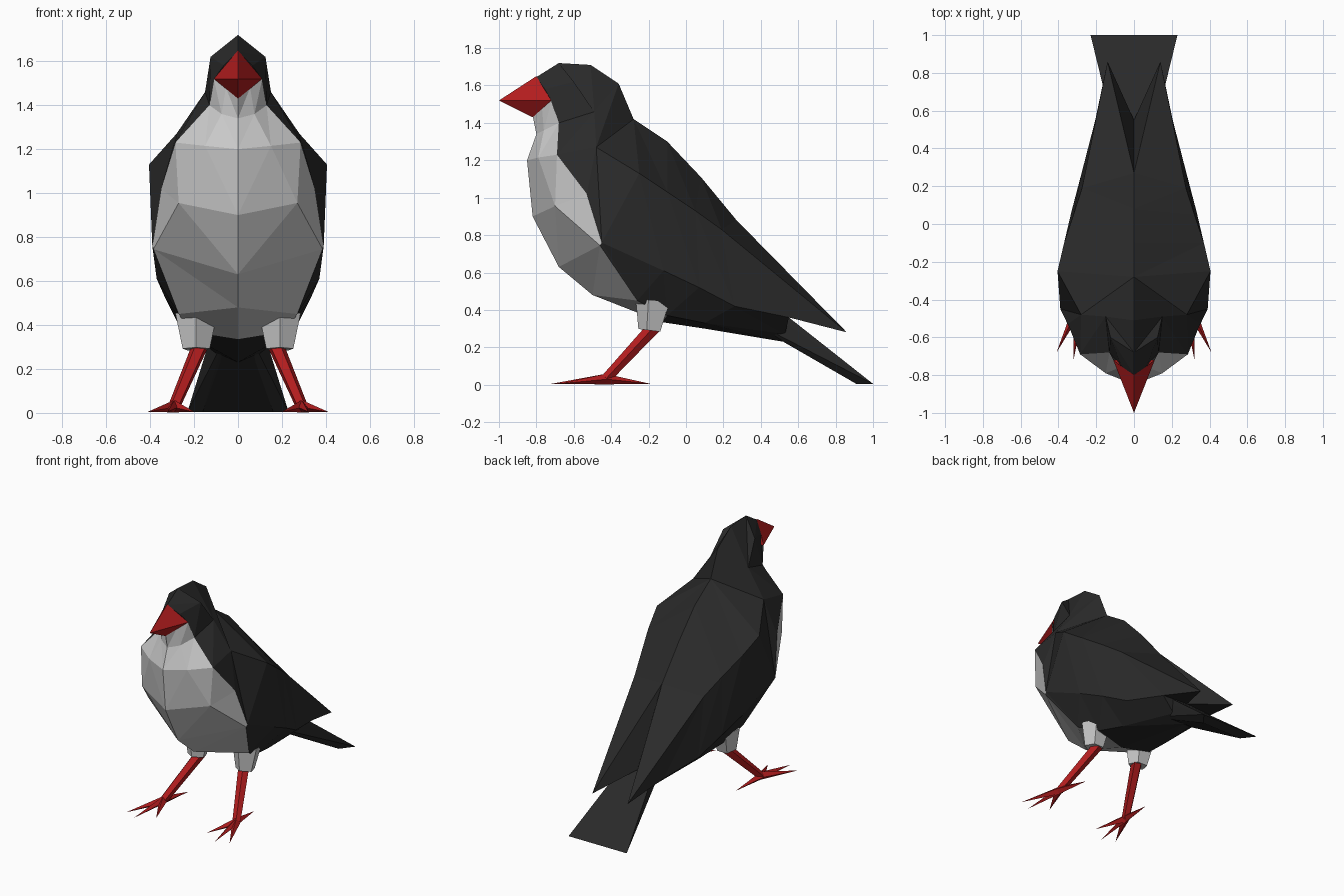
import bpy, bmesh
from mathutils import Vector

if "Cube" in bpy.data.objects:
    bpy.data.objects.remove(bpy.data.objects["Cube"])


def material(name, rgb):
    m = bpy.data.materials.new(name)
    m.diffuse_color = (*rgb, 1)
    m.use_nodes = True
    m.node_tree.nodes["Principled BSDF"].inputs["Base Color"].default_value = m.diffuse_color
    return m


DARK = material("dark_plumage", (0.023, 0.023, 0.023))
LIGHT = material("light_plumage", (0.58, 0.58, 0.58))
RED = material("red_horn", (0.45, 0.012, 0.013))


def finish(name, bm, mats):
    bmesh.ops.remove_doubles(bm, verts=bm.verts, dist=0.0005)
    bmesh.ops.recalc_face_normals(bm, faces=bm.faces)
    mesh = bpy.data.meshes.new(name)
    bm.to_mesh(mesh)
    bm.free()
    for m in mats:
        mesh.materials.append(m)
    ob = bpy.data.objects.new(name, mesh)
    bpy.context.collection.objects.link(ob)
    return ob


def hull(name, points, mat):
    bm = bmesh.new()
    for p in points:
        bm.verts.new(p)
    bmesh.ops.convex_hull(bm, input=bm.verts)
    return finish(name, bm, [mat])


def limb(name, p, q, r1, r2, sides, mat):
    """Tapered prism from p to q, mirrored to the other side."""
    p, q = Vector(p), Vector(q)
    bm = bmesh.new()
    bmesh.ops.create_cone(bm, cap_ends=True, segments=sides, radius1=r1,
                          radius2=r2, depth=(q - p).length)
    turn = (q - p).to_track_quat('Z', 'Y').to_matrix()
    for v in bm.verts:
        v.co = turn @ v.co + (p + q) / 2
    ob = finish(name, bm, [mat])
    ob.modifiers.new("mirror", 'MIRROR')


# Body and folded wings: five feature lines running from beak to rump
belly = [(0, y, z) for y, z in [(-.82, 1.44), (-.80, 1.34), (-.85, 1.2), (-.82, .9),
         (-.68, .63), (-.5, .48), (-.13, .335), (.1, .30), (.52, .23)]]
breast = [(.055, -.77, 1.48), (.075, -.76, 1.36), (.15, -.79, 1.215), (.27, -.70, .955),
          (.385, -.46, .745), (.27, -.26, .45), (.22, -.10, .37), (.18, .1, .33), (.10, .53, .27)]
flank = [(.11, -.72, 1.52), (.13, -.68, 1.40), (.285, -.69, 1.23), (.35, -.53, 1.02),
         (.39, -.45, .76), (.37, -.12, .61), (.33, .07, .52), (.28, .26, .42), (.205, .55, .36)]
shoulder = [(.065, -.755, 1.58), (.125, -.6, 1.62), (.15, -.49, 1.46), (.28, -.48, 1.27),
            (.405, -.25, 1.13), (.37, -.1, 1.03), (.32, .05, .93), (.275, .19, .83), (.14, .86, .28)]
back = [(0, y, z) for y, z in [(-.8, 1.645), (-.68, 1.72), (-.51, 1.71), (-.36, 1.61),
        (-.28, 1.42), (-.10, 1.30), (.08, 1.11), (.27, .88), (.55, .37)]]
lines = [belly, breast, flank, shoulder, back]

bm = bmesh.new()
for side in (1, -1):
    grid = [[bm.verts.new((x * side, y, z)) for x, y, z in ln] for ln in lines]

    def tri(a, b, c, light=False):
        bm.faces.new((a, b, c)).material_index = int(light)

    for j in range(4):
        for i in range(8):
            a, b = grid[j][i], grid[j + 1][i]
            d, c = grid[j][i + 1], grid[j + 1][i + 1]
            light = (j == 0 and i < 6) or (j == 1 and i < 4)
            if (j, i) in ((3, 2), (3, 3), (2, 1), (2, 2)):   # hollow of the neck
                tri(a, d, c)
                tri(a, c, b)
            else:
                tri(a, d, b, light)
                tri(b, d, c, light)
    # Close the face behind the beak and the underside of the wing tips
    for end in (0, 8):
        for j in range(3):
            tri(grid[4][end], grid[j][end], grid[j + 1][end])
finish("body_and_wings", bm, [DARK, LIGHT])

# Beak and tail
hull("beak", [(0, -1, 1.52), (.11, -.72, 1.52), (-.11, -.72, 1.52),
              (0, -.8, 1.65), (0, -.82, 1.43)], RED)
hull("tail", [(s * x, y, z) for s in (1, -1) for x, y, z in
              [(.07, .35, .46), (.06, .35, .34), (.08, .52, .23), (.12, .55, .36),
               (.16, .91, .005), (.23, 1, .005)]], DARK)

# Legs: feathered thigh, shank and four pointed toes
limb("thigh", (.19, -.17, .45), (.19, -.19, .29), .10, .065, 5, LIGHT)
ankle = (.29, -.43, .03)
limb("shank", (.17, -.17, .31), ankle, .038, .028, 5, RED)
for n, tip in enumerate([(.41, -.68, .005), (.32, -.72, .005), (.2, -.64, .005), (.26, -.19, .005)]):
    limb(f"toe_{n + 1}", ankle, tip, .028, 0, 4, RED)
